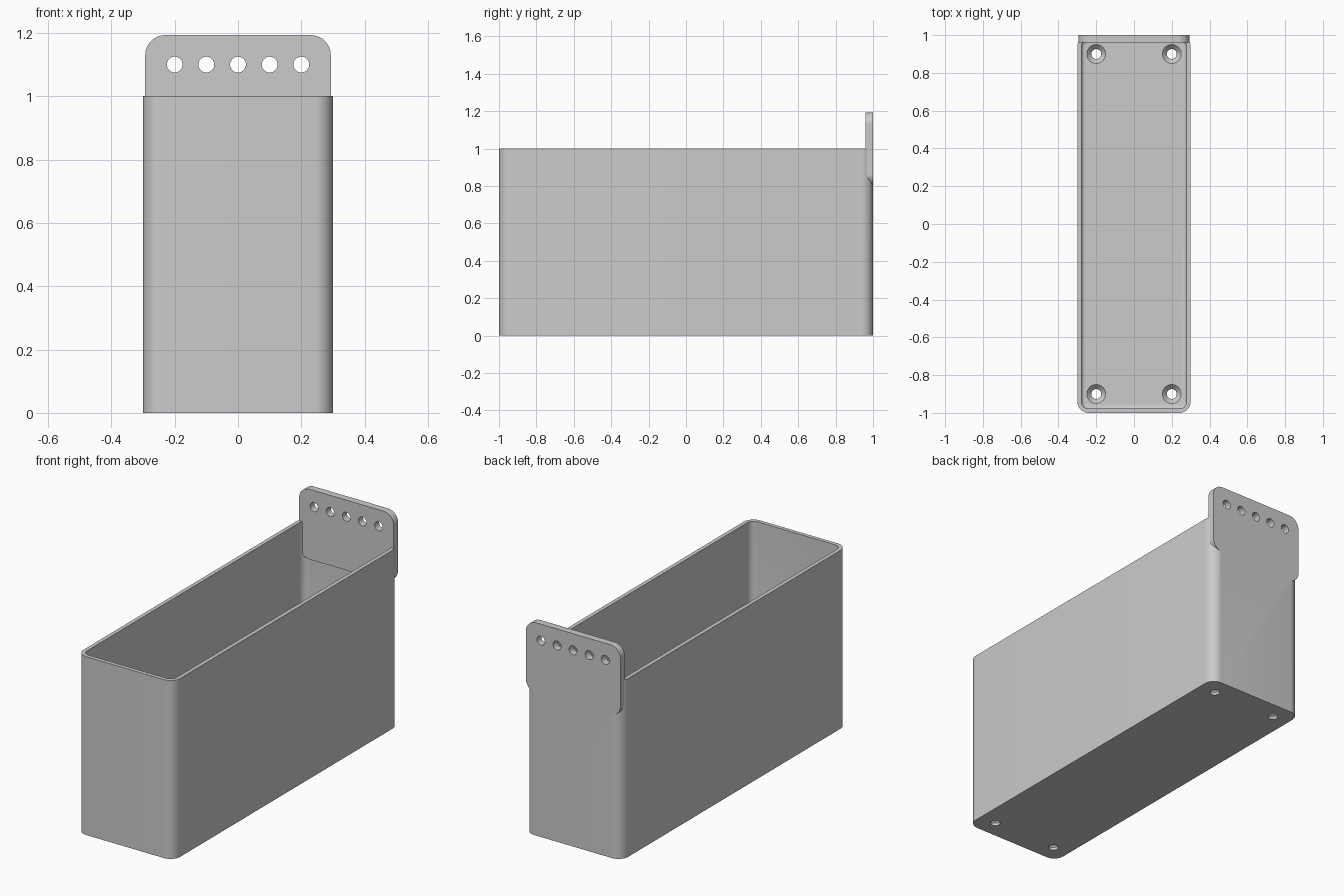
import bpy, bmesh
from math import sin, cos, pi, radians
from mathutils import Vector

if "Cube" in bpy.data.objects:
    bpy.data.objects.remove(bpy.data.objects["Cube"], do_unlink=True)

grey = bpy.data.materials.new("plain grey")
grey.use_nodes = True
COLOUR = (0.6, 0.6, 0.6, 1)
grey.diffuse_color = COLOUR
grey.node_tree.nodes["Principled BSDF"].inputs["Base Color"].default_value = COLOUR


def rounded_rect(hx, hy, r, steps=10):
    """Outline of a rounded rectangle, counter-clockwise."""
    pts = []
    for i, (sx, sy) in enumerate([(1, 1), (-1, 1), (-1, -1), (1, -1)]):
        for k in range(steps + 1):
            a = (i + k / steps) * pi / 2
            pts.append((sx * (hx - r) + r * cos(a), sy * (hy - r) + r * sin(a)))
    return pts


def circle(r, n=32):
    return [(r * cos(2 * pi * k / n), r * sin(2 * pi * k / n)) for k in range(n)]


def loft(name, layers, place=lambda x, y, z: (x, y, z)):
    """Closed solid through a list of (outline, height) layers."""
    bm = bmesh.new()
    rings = [[bm.verts.new(place(x, y, z)) for x, y in pts] for pts, z in layers]
    for a, b in zip(rings, rings[1:]):
        for i in range(len(a)):
            j = (i + 1) % len(a)
            bm.faces.new((a[i], a[j], b[j], b[i]))
    bm.faces.new(rings[0][::-1])
    bm.faces.new(rings[-1])
    bmesh.ops.recalc_face_normals(bm, faces=bm.faces)
    mesh = bpy.data.meshes.new(name)
    bm.to_mesh(mesh)
    bm.free()
    mesh.materials.append(grey)
    obj = bpy.data.objects.new(name, mesh)
    bpy.context.collection.objects.link(obj)
    return obj


def cut(target, cutters):
    """Subtract each cutter, then discard it."""
    bpy.context.view_layer.objects.active = target
    for c in cutters:
        c.hide_render = True
        mod = target.modifiers.new("cut", "BOOLEAN")
        mod.operation, mod.solver, mod.object = "DIFFERENCE", "EXACT", c
        bpy.ops.object.modifier_apply(modifier=mod.name)
        bpy.data.objects.remove(c, do_unlink=True)


def smooth(obj):
    bpy.ops.object.select_all(action="DESELECT")
    obj.select_set(True)
    bpy.context.view_layer.objects.active = obj
    bpy.ops.object.shade_smooth_by_angle(angle=radians(30))


# Open bin: outside wall, rim, inside wall, small fillet, floor
HX, HY, R, WALL, FLOOR, FILLET = 0.3, 1.0, 0.06, 0.022, 0.04, 0.018


def inset(d):
    return rounded_rect(HX - d, HY - d, R - d)


layers = [(inset(0), 0), (inset(0), 1), (inset(WALL), 1)]
for k in range(6):
    a = k / 5 * pi / 2
    layers.append((inset(WALL + FILLET * (1 - cos(a))), FLOOR + FILLET * (1 - sin(a))))
tub = loft("bin_body", layers)

# Countersunk screw holes in the floor
screws = []
for sx in (-1, 1):
    for sy in (-1, 1):
        profile = [(0.026, -0.1), (0.026, 0.015), (0.05, FLOOR), (0.05, 0.1)]
        screws.append(loft("screw_cutter", [(circle(r), z) for r, z in profile],
                           lambda x, y, z, sx=sx, sy=sy: (x + 0.2 * sx, y + 0.9 * sy, z)))
cut(tub, screws)
smooth(tub)

# Hanging plate at the back with a row of five holes
LOW, HIGH = 0.8, 1.193
MID = (LOW + HIGH) / 2
outline = rounded_rect(0.293, (HIGH - LOW) / 2, 0.063)
plate = loft("hanging_plate", [(outline, 0.96), (outline, 1.0)],
             lambda x, y, z: (x, z, y + MID))
cut(plate, [loft("hole_cutter", [(circle(0.025), 0.9), (circle(0.025), 1.1)],
                 lambda x, y, z, i=i: (x + 0.1 * i, z, y + 1.1))
            for i in range(-2, 3)])

# Fuse the plate with the bin
bpy.context.view_layer.objects.active = tub
join = tub.modifiers.new("fuse", "BOOLEAN")
join.operation, join.solver, join.object = "UNION", "EXACT", plate
bpy.ops.object.modifier_apply(modifier=join.name)
bpy.data.objects.remove(plate, do_unlink=True)
tub.name = "hanging_bin"
smooth(tub)
